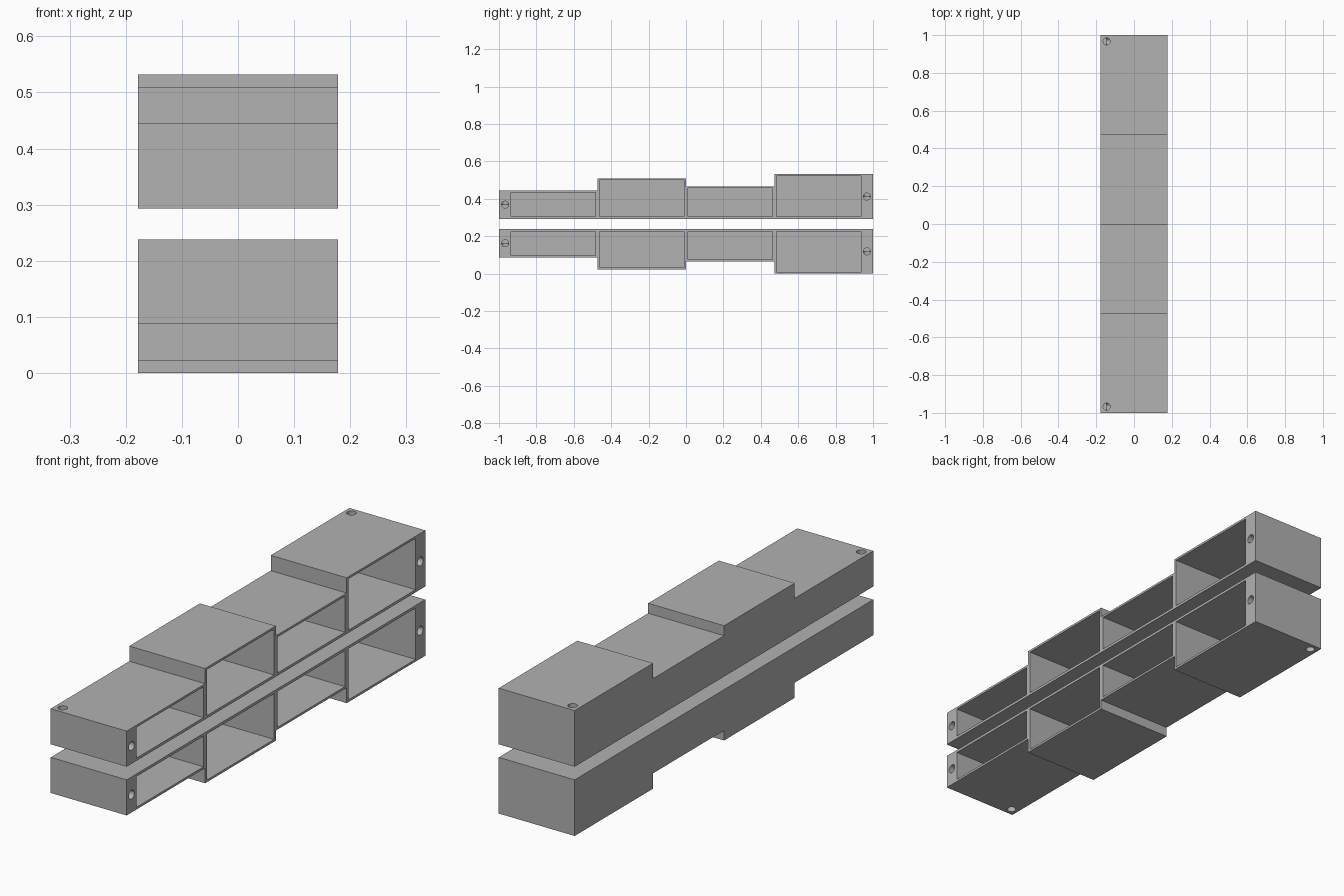
import bpy, bmesh
from math import radians
from mathutils import Matrix, Vector

if "Cube" in bpy.data.objects:
    bpy.data.objects.remove(bpy.data.objects["Cube"], do_unlink=True)

HALF_X = 0.178          # half width of each tray
WALL = 0.0115           # wall thickness
HEIGHTS = [0.151, 0.2155, 0.173, 0.238]
STEPS = [-1, -0.474, -0.001, 0.474, 1]
POCKETS = [-0.71, -0.237, 0.237, 0.71]
POCKET_LEN = 0.45
HOLE_R, HOLE_X, HOLE_Y = 0.0185, -0.145, 0.967

grey = bpy.data.materials.new("plain_grey")
grey.use_nodes = True
colour = (0.445, 0.445, 0.445, 1)
grey.diffuse_color = colour
grey.node_tree.nodes["Principled BSDF"].inputs["Base Color"].default_value = colour


def make_object(name, bm):
    bmesh.ops.recalc_face_normals(bm, faces=bm.faces)
    mesh = bpy.data.meshes.new(name)
    bm.to_mesh(mesh)
    bm.free()
    mesh.materials.append(grey)
    obj = bpy.data.objects.new(name, mesh)
    bpy.context.collection.objects.link(obj)
    return obj


def box(name, low, high):
    low, high = Vector(low), Vector(high)
    bm = bmesh.new()
    bmesh.ops.create_cube(bm, size=1)
    bmesh.ops.scale(bm, vec=high - low, verts=bm.verts)
    bmesh.ops.translate(bm, vec=(low + high) / 2, verts=bm.verts)
    return make_object(name, bm)


def rod(name, start, end):
    start, end = Vector(start), Vector(end)
    axis = end - start
    turn = Vector((0, 0, 1)).rotation_difference(axis).to_matrix().to_4x4()
    bm = bmesh.new()
    bmesh.ops.create_cone(bm, cap_ends=True, segments=32, radius1=HOLE_R,
                          radius2=HOLE_R, depth=axis.length,
                          matrix=Matrix.Translation((start + end) / 2) @ turn)
    return make_object(name, bm)


def build_tray(name, base, up):
    """Stepped tray growing from its flat face at base, up is +1 or -1."""
    # Stepped side profile, extruded across the width
    outline = [(STEPS[0], 0)]
    for i, h in enumerate(HEIGHTS):
        outline += [(STEPS[i], h), (STEPS[i + 1], h)]
    outline.append((STEPS[-1], 0))
    bm = bmesh.new()
    side = bm.faces.new([bm.verts.new((-HALF_X, y, base + up * h)) for y, h in outline])
    ext = bmesh.ops.extrude_face_region(bm, geom=[side])
    moved = [v for v in ext["geom"] if isinstance(v, bmesh.types.BMVert)]
    bmesh.ops.translate(bm, vec=(2 * HALF_X, 0, 0), verts=moved)
    tray = make_object(name, bm)

    # Pockets open on one side
    cutters = []
    for y, h in zip(POCKETS, HEIGHTS):
        z = sorted((base + up * WALL, base + up * (h - WALL + 0.002)))
        cutters.append(box("pocket_cutter",
                           (-HALF_X + WALL, y - POCKET_LEN / 2, z[0]),
                           (HALF_X + 0.1, y + POCKET_LEN / 2, z[1])))

    # Bent cord channels in the solid ends
    for y, h in ((-HOLE_Y, HEIGHTS[0]), (HOLE_Y, HEIGHTS[-1])):
        mid = base + up * h / 2
        cutters.append(rod("side_hole_cutter", (HOLE_X, y, mid), (HALF_X + 0.1, y, mid)))
        cutters.append(rod("outer_hole_cutter", (HOLE_X, y, mid),
                           (HOLE_X, y, base + up * (h + 0.1))))

    for cutter in cutters:
        cutter.hide_render = True
        cut = tray.modifiers.new("cut", 'BOOLEAN')
        cut.operation = 'DIFFERENCE'
        cut.solver = 'EXACT'
        cut.object = cutter

    # Bake the cuts, then discard the cutters
    bpy.context.view_layer.update()
    baked = bpy.data.meshes.new_from_object(
        tray.evaluated_get(bpy.context.evaluated_depsgraph_get()))
    tray.modifiers.clear()
    tray.data = baked
    baked.materials.clear()
    baked.materials.append(grey)
    for poly in baked.polygons:
        poly.material_index = 0
    for cutter in cutters:
        bpy.data.objects.remove(cutter, do_unlink=True)

    bpy.ops.object.select_all(action='DESELECT')
    tray.select_set(True)
    bpy.context.view_layer.objects.active = tray
    bpy.ops.object.shade_smooth_by_angle(angle=radians(30))


build_tray("lower_tray", 0.238, -1)
build_tray("upper_tray", 0.2935, 1)
